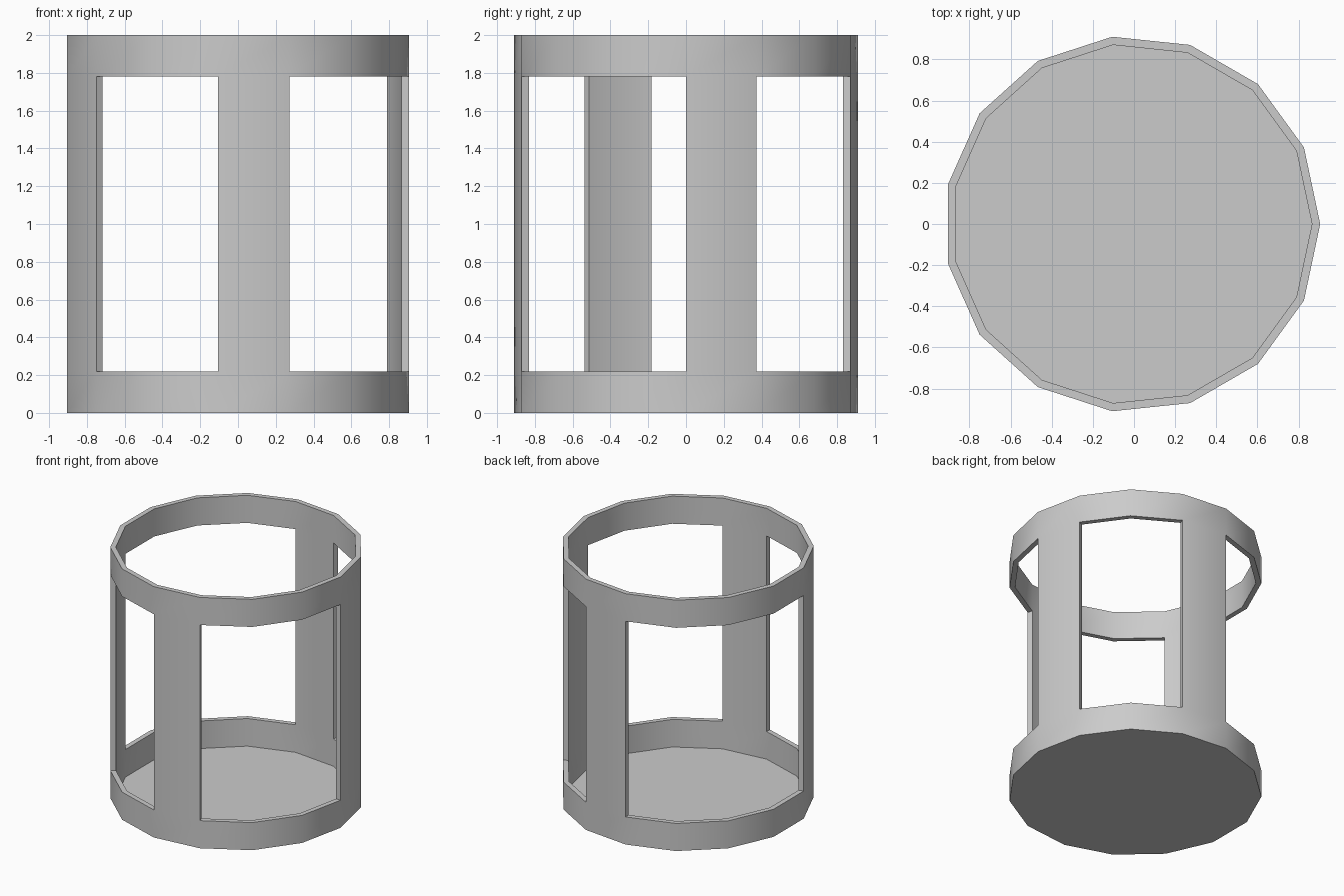
import bpy
import bmesh
from math import cos, sin, tau, radians

if "Cube" in bpy.data.objects:
    bpy.data.objects.remove(bpy.data.objects["Cube"])

SIDES = 15
CX = -0.01                      # centres the odd-sided outline on x = 0
R_OUT, R_IN = 0.915, 0.875
LEVELS = [0, 0.22, 1.78, 2]     # lower band, posts, upper band
POSTS = {0, 3, 8, 11}           # wall segments kept between the bands


def point(radius, i, z):
    a = tau * i / SIDES
    return (CX + radius * cos(a), radius * sin(a), z)


def solid(i, k):
    return k in (0, 2) or (k == 1 and i % SIDES in POSTS)


def make_object(name, bm):
    mesh = bpy.data.meshes.new(name)
    bm.to_mesh(mesh)
    bm.free()
    obj = bpy.data.objects.new(name, mesh)
    bpy.context.collection.objects.link(obj)
    bpy.ops.object.select_all(action='DESELECT')
    obj.select_set(True)
    bpy.context.view_layer.objects.active = obj
    bpy.ops.object.shade_smooth_by_angle(angle=radians(30))
    return obj


# Open wall: two bands joined by four posts, faces only where solid meets air
bm = bmesh.new()
verts = {(r, i, k): bm.verts.new(point(r, i, z))
         for r in (R_OUT, R_IN) for i in range(SIDES) for k, z in enumerate(LEVELS)}


def quad(*keys):
    bm.faces.new([verts[(r, i % SIDES, k)] for r, i, k in keys])


O, I = R_OUT, R_IN
for i in range(SIDES):
    j = i + 1
    for k in range(3):
        if not solid(i, k):
            continue
        quad((O, i, k), (O, j, k), (O, j, k + 1), (O, i, k + 1))
        quad((I, j, k), (I, i, k), (I, i, k + 1), (I, j, k + 1))
        if not solid(i, k + 1):
            quad((O, i, k + 1), (O, j, k + 1), (I, j, k + 1), (I, i, k + 1))
        if not solid(i, k - 1):
            quad((I, i, k), (I, j, k), (O, j, k), (O, i, k))
        if not solid(i - 1, k):
            quad((O, i, k), (O, i, k + 1), (I, i, k + 1), (I, i, k))
        if not solid(i + 1, k):
            quad((O, j, k), (I, j, k), (I, j, k + 1), (O, j, k + 1))

bmesh.ops.remove_doubles(bm, verts=bm.verts, dist=1e-5)
bmesh.ops.delete(bm, geom=[v for v in bm.verts if not v.link_faces], context='VERTS')
bmesh.ops.recalc_face_normals(bm, faces=bm.faces)
make_object("wall_frame", bm)

# Thin floor closing the lower band
bm = bmesh.new()
ring = [bm.verts.new(point(R_IN, i, 0)) for i in range(SIDES)]
bm.faces.new(list(reversed(ring)))
make_object("floor", bm)
